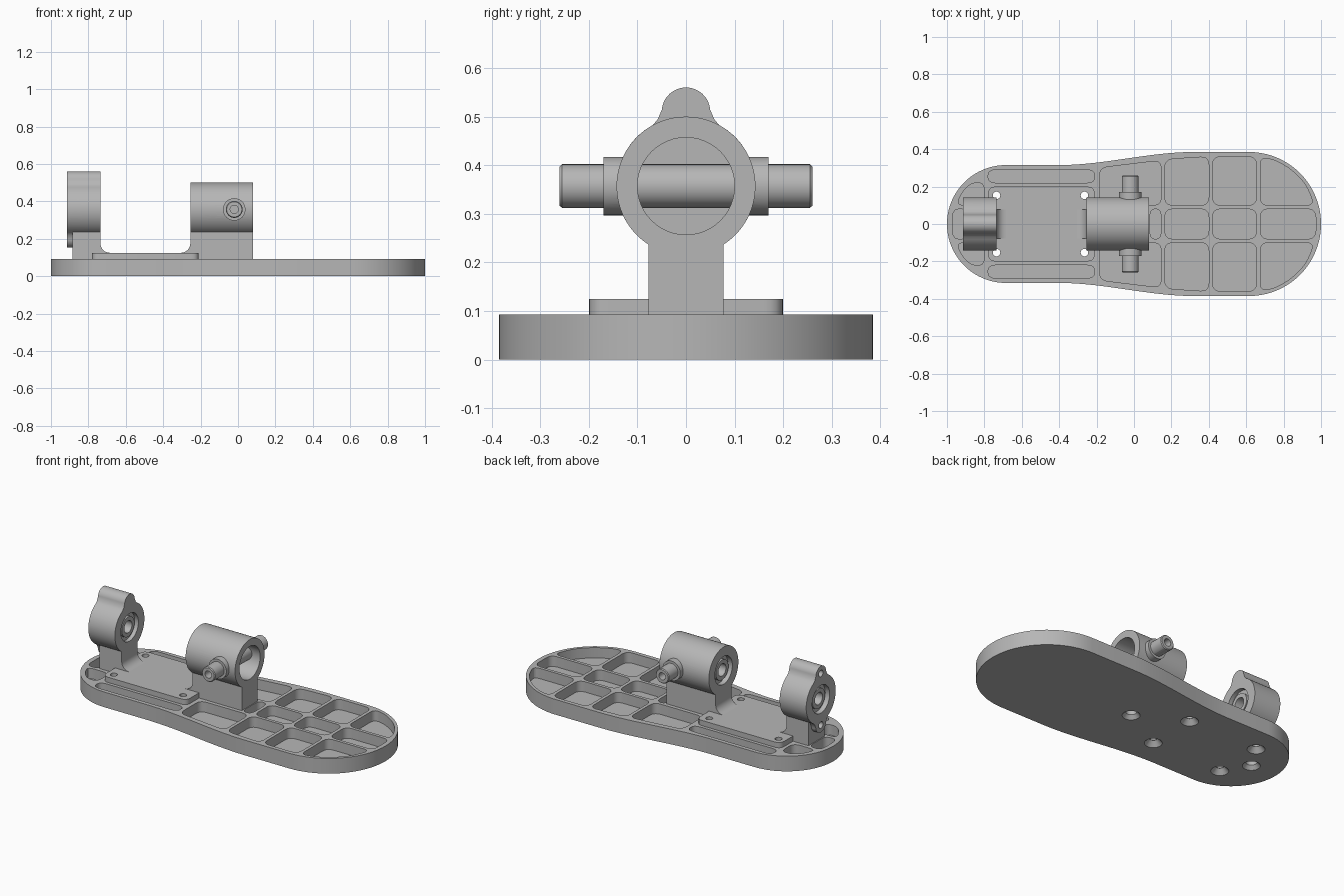
import bpy, bmesh
from math import sin, cos, pi, radians
from mathutils import Vector

if "Cube" in bpy.data.objects:
    bpy.data.objects.remove(bpy.data.objects["Cube"])

grey = bpy.data.materials.new("machined_grey")
grey.use_nodes = True
grey.diffuse_color = (0.47, 0.47, 0.47, 1)
grey.node_tree.nodes["Principled BSDF"].inputs["Base Color"].default_value = grey.diffuse_color

AXIS_Z = 0.357      # height of the bearing axis
BARREL_R = 0.143
TOP = 0.093         # top of the sole
STEP = 0.125        # top of the raised pad


# ---------- helpers ----------
def prism(name, pts, axis, a, b, taper=1.0):
    """Extrude a 2D outline along an axis from a to b; taper scales the far end."""
    place = {"x": lambda p, t: (t, p.x, p.y),
             "y": lambda p, t: (p.x, t, p.y),
             "z": lambda p, t: (p.x, p.y, t)}[axis]
    pts = [Vector(p) for p in pts]
    mid = sum(pts, Vector((0, 0))) / len(pts)
    bm = bmesh.new()
    near = [bm.verts.new(place(p, a)) for p in pts]
    far = [bm.verts.new(place(mid + (p - mid) * taper, b)) for p in pts]
    bm.faces.new(near)
    bm.faces.new(far)
    for i in range(len(pts)):
        j = (i + 1) % len(pts)
        bm.faces.new((near[i], near[j], far[j], far[i]))
    bmesh.ops.recalc_face_normals(bm, faces=bm.faces)
    mesh = bpy.data.meshes.new(name)
    bm.to_mesh(mesh)
    bm.free()
    mesh.materials.append(grey)
    obj = bpy.data.objects.new(name, mesh)
    bpy.context.scene.collection.objects.link(obj)
    return obj


def arc(cx, cy, r, start, end, n):
    angles = [radians(start + (end - start) * i / n) for i in range(n + 1)]
    return [(cx + r * cos(t), cy + r * sin(t)) for t in angles]


def circle(cx, cy, r, n=48):
    return arc(cx, cy, r, 0, 360, n)[:-1]


def rounded(pts, r, n=5):
    """Round every corner of a polygon."""
    out = []
    pts = [Vector(p) for p in pts]
    for i, p in enumerate(pts):
        to_a, to_b = pts[i - 1] - p, pts[(i + 1) % len(pts)] - p
        a = p + to_a.normalized() * min(r, to_a.length * 0.45)
        b = p + to_b.normalized() * min(r, to_b.length * 0.45)
        for k in range(n + 1):
            t = k / n
            out.append(a * (1 - t) ** 2 + p * (2 * t * (1 - t)) + b * t * t)
    return out


def box(x0, x1, y0, y1):
    return [(x0, y0), (x1, y0), (x1, y1), (x0, y1)]


def boolean(obj, others, mode):
    """Apply a union or difference and discard the tools."""
    for tool in others:
        tool.hide_render = True
        mod = obj.modifiers.new("join", "BOOLEAN")
        mod.operation, mod.solver, mod.object = mode, "EXACT", tool
    graph = bpy.context.evaluated_depsgraph_get()
    mesh = bpy.data.meshes.new_from_object(obj.evaluated_get(graph))
    obj.modifiers.clear()
    obj.data = mesh
    for tool in others:
        bpy.data.objects.remove(tool)
    return obj


def screw_holes():
    """Four through holes that pass the sole and the raised pad."""
    return [prism("hole", circle(x, y, 0.02, 24), "z", -0.1, 0.2)
            for x in (-0.735, -0.265) for y in (-0.153, 0.153)]


# ---------- sole ----------
side = []
for i in range(17):
    t = i / 16
    side.append((0.32 - 0.72 * t, 0.385 - 0.07 * t * t * (3 - 2 * t)))
outline = arc(0.615, 0, 0.385, -90, 90, 40) + side
outline += arc(-0.685, 0, 0.315, 90, 270, 40)
outline += [(x, -y) for x, y in reversed(side)]
sole = prism("sole", outline, "z", 0, TOP)

# Pockets on one side, mirrored across y
side_pockets = [
    box(-0.78, -0.21, 0.22, 0.29),
    [(-0.95, 0.1), (-0.8, 0.1), (-0.8, 0.22), (-0.87, 0.22), (-0.92, 0.17)],
    [(-0.185, 0.1), (0.145, 0.1), (0.145, 0.34), (-0.185, 0.3)],
    [(0.165, 0.1), (0.4, 0.1), (0.4, 0.36), (0.165, 0.345)],
    box(0.42, 0.655, 0.1, 0.36),
    [(0.675, 0.1), (0.965, 0.1), (0.92, 0.21), (0.85, 0.285), (0.76, 0.34), (0.675, 0.358)],
]
middle_pockets = [box(a, b, -0.08, 0.08) for a, b in
                  ((-0.97, -0.89), (0.085, 0.145), (0.165, 0.4), (0.42, 0.655), (0.675, 0.972))]
pockets = side_pockets + middle_pockets
pockets += [[(x, -y) for x, y in reversed(p)] for p in side_pockets]
cutters = [prism("pocket", rounded(p, 0.045), "z", 0.03, 0.2) for p in pockets]

# Countersunk screw holes from below
big_holes = ((0.02, 0), (-0.83, 0))
small_holes = [(x, y) for x in (-0.735, -0.265) for y in (-0.153, 0.153)]
for x, y in small_holes + list(big_holes):
    cutters.append(prism("sink", circle(x, y, 0.05, 32), "z", -0.001, 0.03, 0.45))
for x, y in big_holes:
    cutters.append(prism("bore", circle(x, y, 0.03, 24), "z", -0.01, 0.075))
boolean(sole, cutters + screw_holes(), "DIFFERENCE")

# ---------- raised pad ----------
pad = prism("raised_pad", rounded(box(-0.78, -0.21, -0.2, 0.2), 0.04), "z", TOP - 0.005, STEP)
boolean(pad, screw_holes(), "DIFFERENCE")


# ---------- upright foot with a fillet toward the pad ----------
def foot(outer, inner, direction):
    fillet = [(inner + direction * (0.05 - 0.05 * cos(t)), STEP + 0.05 - 0.05 * sin(t))
              for t in [pi / 2 * i / 8 for i in range(9)]]
    end = inner + direction * 0.05
    pts = [(outer, TOP - 0.005), (outer, 0.3), (inner, 0.3)] + fillet + [(end, TOP - 0.005)]
    return prism("foot", pts, "y", -0.077, 0.077)


def bore(r, x0, x1, z=AXIS_Z):
    return prism("bore", circle(0, z, r), "x", x0, x1)


def bearing(name, x0, x1, r):
    ring = prism(name, circle(0, AXIS_Z, r), "x", x0, x1)
    return boolean(ring, [bore(0.037, x0 - 0.1, x1 + 0.1)], "DIFFERENCE")


# ---------- main barrel ----------
ROD_X = -0.02
barrel = prism("main_barrel", circle(0, AXIS_Z, BARREL_R, 72), "x", -0.255, 0.08)
boss = prism("boss", circle(ROD_X, AXIS_Z, 0.06), "y", -0.17, 0.17)
boolean(barrel, [foot(0.08, -0.255, -1), boss], "UNION")
boolean(barrel, [bore(0.1, -0.17, 0.2), bore(0.085, -0.4, -0.225), bore(0.06, -0.3, 0)],
        "DIFFERENCE")
bearing("barrel_bearing", -0.245, -0.17, 0.061)

# Cross rod with drilled, chamfered ends
rod = prism("cross_rod", circle(ROD_X, AXIS_Z, 0.045), "y", -0.255, 0.255)
tools = []
for s in (-1, 1):
    tip = prism("rod_tip_" + ("front" if s < 0 else "back"),
                circle(ROD_X, AXIS_Z, 0.045), "y", s * 0.255, s * 0.26, 0.9)
    tools.append(tip)
boolean(rod, tools, "UNION")
boolean(rod, [prism("drill", circle(ROD_X, AXIS_Z, 0.022, 24), "y", s * 0.3, s * 0.17)
              for s in (-1, 1)], "DIFFERENCE")


# ---------- rear bearing housing with eared flange ----------
ear = [(0.085, 0.472), (0.068, 0.483), (0.058, 0.495)] + arc(0, 0.51, 0.05, 5, 175, 20)
ear += [(-y, z) for y, z in reversed(ear[:3])]
lower_ear = [(-y, 2 * AXIS_Z - z) for y, z in ear]
body_outline = ear + arc(0, AXIS_Z, BARREL_R, 128, 412, 64)
flange_outline = (ear + arc(0, AXIS_Z, BARREL_R, 128, 232, 28)
                  + lower_ear + arc(0, AXIS_Z, BARREL_R, 308, 412, 28))
housing = prism("rear_housing", body_outline, "x", -0.9, -0.735)
flange = prism("flange", flange_outline, "x", -0.915, -0.885)
boolean(housing, [flange, foot(-0.885, -0.735, 1)], "UNION")
boolean(housing, [bore(0.085, -1, -0.885), bore(0.085, -0.76, -0.6), bore(0.06, -0.95, -0.7),
                  bore(0.02, -1, -0.87, 0.515), bore(0.02, -1, -0.87, 2 * AXIS_Z - 0.515)],
        "DIFFERENCE")
bearing("rear_bearing", -0.9, -0.745, 0.061)

# ---------- smooth shading with sharp edges ----------
for obj in bpy.context.scene.objects:
    obj.select_set(obj.type == "MESH")
bpy.context.view_layer.objects.active = sole
bpy.ops.object.shade_smooth_by_angle(angle=radians(30))
